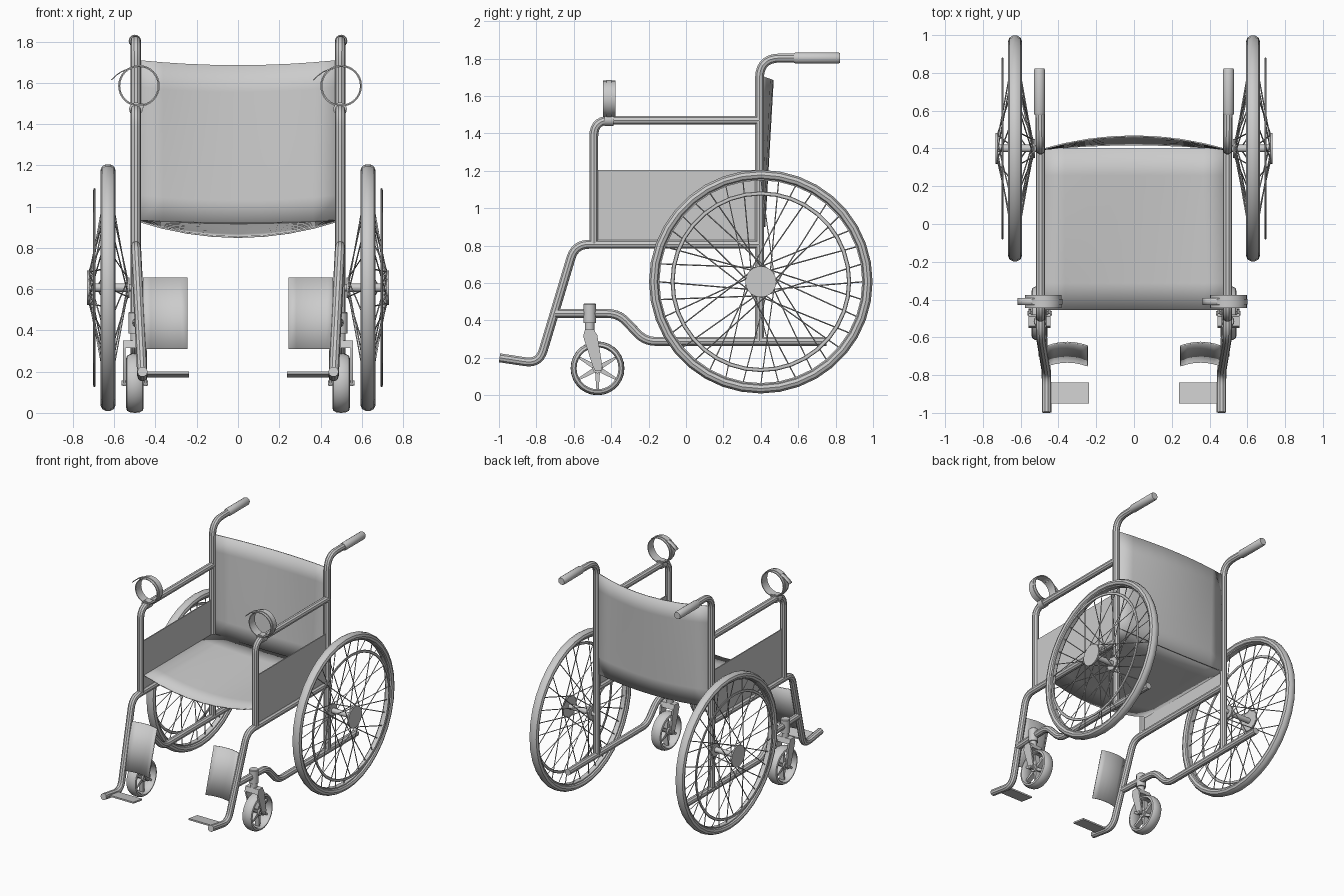
import bpy, math
from mathutils import Vector as V

if "Cube" in bpy.data.objects:
    bpy.data.objects.remove(bpy.data.objects["Cube"])


def finish(name, mesh, mirror=True, angle=35):
    mesh.shade_smooth()
    mesh.set_sharp_from_angle(angle=math.radians(angle))
    ob = bpy.data.objects.new(name, mesh)
    bpy.context.collection.objects.link(ob)
    if mirror:
        ob.modifiers.new("mirror", 'MIRROR')
    return ob


def pydata(name, verts, faces, mirror=True, angle=35):
    me = bpy.data.meshes.new(name)
    me.from_pydata(verts, [], faces)
    me.update()
    return finish(name, me, mirror, angle)


def fillet(pts, d):
    pts = [V(p) for p in pts]
    out = [pts[0]]
    for a, p, b in zip(pts, pts[1:], pts[2:]):
        s, e = p + (a - p).normalized() * d, p + (b - p).normalized() * d
        for i in range(8):
            t = i / 7
            out.append(s * (1 - t) ** 2 + p * 2 * t * (1 - t) + e * t * t)
    return out + [pts[-1]]


def tubes(name, paths, r, res=3, mirror=True):
    cu = bpy.data.curves.new(name, 'CURVE')
    cu.dimensions = '3D'
    cu.fill_mode = 'FULL'
    cu.bevel_depth = r
    cu.bevel_resolution = res
    cu.use_fill_caps = True
    for path in paths:
        sp = cu.splines.new('POLY')
        sp.points.add(len(path) - 1)
        for q, p in zip(sp.points, path):
            q.co = (*p, 1)
    tmp = bpy.data.objects.new(name + "_path", cu)
    bpy.context.collection.objects.link(tmp)
    dg = bpy.context.evaluated_depsgraph_get()
    me = bpy.data.meshes.new_from_object(tmp.evaluated_get(dg))
    bpy.data.objects.remove(tmp)
    return finish(name, me, mirror)


def lathe(name, prof, c, axis='X', seg=32, loop=False, mirror=True):
    """Revolve (axial, radius) points about an axis through c."""
    verts, faces, n = [], [], len(prof)
    for i in range(seg):
        a = 2 * math.pi * i / seg
        for h, r in prof:
            u, w = r * math.cos(a), r * math.sin(a)
            o = {'X': (h, u, w), 'Y': (w, h, u), 'Z': (u, w, h)}[axis]
            verts.append(V(c) + V(o))
    for i in range(seg):
        j = (i + 1) % seg
        for k in range(n if loop else n - 1):
            m = (k + 1) % n
            faces.append((i * n + k, j * n + k, j * n + m, i * n + m)[::-1])
    if not loop:
        faces.append([i * n for i in range(seg)][::-1])
        faces.append([i * n + n - 1 for i in range(seg)])
    return pydata(name, verts, faces, mirror)


def prism(name, yz, x0, x1, mirror=True):
    n = len(yz)
    verts = [(x, y, z) for x in (x0, x1) for y, z in yz]
    faces = [(i, (i + 1) % n, n + (i + 1) % n, n + i) for i in range(n)]
    faces += [list(range(n))[::-1], list(range(n, 2 * n))]
    return pydata(name, verts, faces, mirror)


def sheet(name, f, nu, nv, thick, mirror=False):
    verts = [f(i / nu, j / nv) for j in range(nv + 1) for i in range(nu + 1)]
    w = nu + 1
    faces = [(j * w + i, j * w + i + 1, j * w + w + i + 1, j * w + w + i)
             for j in range(nv) for i in range(nu)]
    ob = pydata(name, verts, faces, mirror, 60)
    m = ob.modifiers.new("thickness", 'SOLIDIFY')
    m.thickness = thick
    m.offset = 0
    if mirror:
        ob.modifiers.move(1, 0)
    return ob


def oval(rc, rx, rr, n):
    return [(rx * math.cos(2 * math.pi * k / n), rc + rr * math.sin(2 * math.pi * k / n)) for k in range(n)]


X, R = 0.495, 0.025

# frame tubes
tubes("back_post", [fillet([(X, .393, .285), (X, .393, 1.803), (.5, .8, 1.803)], .11)], R)
tubes("seat_rail", [fillet([(.463, -.997, .2), (.463, -.785, .168), (X, -.593, .807), (X, .393, .807)], .075)], R)
tubes("armrest", [fillet([(X, -.493, .81), (X, -.493, 1.47), (X, .393, 1.47)], .085)], R)
tubes("lower_rail", [fillet([(.48, -.7, .437), (X, -.36, .437), (X, -.22, .288), (X, .75, .288)], .06)], R)
lathe("push_grip", [(0, .026), (.01, .03), (.235, .03), (.245, .026)], (.5, .578, 1.803), 'Y', 16)
prism("side_panel", [(-.49, .82), (.39, .82), (.39, 1.203), (-.49, 1.203)], .491, .499)


# sling seat and backrest
def seat(u, v):
    x = -.49 + .98 * u
    bow = 1 - (2 * u - 1) ** 2
    return (x, -.455 + .855 * v, .932 - bow * (.08 * (1 - v) + .012 * v))


def back(u, v):
    bow = 1 - (2 * u - 1) ** 2
    return (-.485 + .97 * u, .395 + bow * (.025 + .045 * v),
            .925 + .785 * v - bow * .025)


sheet("seat", seat, 8, 6, .008)
sheet("backrest", back, 8, 6, .008)

# calf pads and footplates
def pad(u, v):
    z = .31 + .345 * v
    return (.245 + .215 * u, -.705 + (z - .435) * .3 + .02 * (1 - (2 * u - 1) ** 2) - .008, z)


sheet("calf_pad", pad, 6, 2, .008, True)
prism("footplate", [(-.95, .188), (-.84, .172), (-.84, .184), (-.95, .2)], .238, .465)

# drive wheels
C = (.63, .4, .607)
lathe("tyre", oval(.571, .036, .028, 10), C, 'X', 36, True)
lathe("wheel_rim", [(-.018, .542), (.018, .542), (.022, .56), (-.022, .56)], C, 'X', 36, True)
lathe("hand_rim", oval(.472, .006, .011, 8), (.696, .4, .607), 'X', 36, True)
lathe("hub", [(-.14, .018), (-.105, .018), (-.105, .05), (-.09, .05), (-.09, .02), (.092, .02),
              (.092, .083), (.102, .083)], C, 'X', 20)
spokes = []
for i in range(36):
    a = 2 * math.pi * i / 36
    outer = i % 2
    b = a + math.radians(80) * (1 if (i // 2) % 2 else -1)
    r, x = (.075, .726) if outer else (.046, .533)
    spokes.append([(x, .4 + r * math.cos(b), .607 + r * math.sin(b)),
                   (.63, .4 + .55 * math.cos(a), .607 + .55 * math.sin(a))])
tubes("wheel_spokes", spokes, .0035, 0)

# casters
K = (.5, -.473, .144)
lathe("caster_tyre", [(-.03, .112), (.03, .112), (.042, .12), (.038, .133), (.022, .142), (0, .144),
                      (-.022, .142), (-.038, .133), (-.042, .12)], K, 'X', 28, True)
lathe("caster_hub", [(-.03, .027), (.03, .027)], K, 'X', 16)
lathe("caster_axle", [(-.065, .012), (.065, .012)], K, 'X', 12)
for i in range(6):
    a = math.radians(60 * i + 30)
    d, n = V((math.cos(a), math.sin(a))), V((-math.sin(a), math.cos(a)))
    c = V(K[1:])
    prism("caster_spoke", [c + d * .02 - n * .013, c + d * .118 - n * .006,
                           c + d * .118 + n * .006, c + d * .02 + n * .013], .482, .518)
fork = [(-.55, .315), (-.5, .16), (-.485, .13), (-.455, .13), (-.447, .155), (-.475, .325), (-.5, .35), (-.54, .35)]
prism("fork_outer_arm", fork[::-1], .546, .558)
prism("fork_inner_arm", fork[::-1], .442, .454)
prism("fork_crown", [(-.55, .315), (-.478, .315), (-.49, .352), (-.54, .352)], .442, .558)
lathe("caster_stem", [(.34, .025), (.385, .025), (.385, .034), (.485, .034), (.49, .03)], (.497, -.515, 0), 'Z', 16)

# strap rings on the armrests (same way round on both sides)
for side, cx in (("left", -.48), ("right", .5)):
    c = V((cx, -.411, 1.585))
    lathe(side + "_strap_ring", [(-.034, .091), (.034, .091), (.034, .097), (-.034, .097)], c, 'Y', 32, True, False)
    lathe(side + "_strap_band", [(-.014, .095), (.014, .095), (.014, .101), (-.014, .101)], c, 'Y', 32, True, False)
    lathe(side + "_strap_clamp", [(-.024, .033), (.024, .033)], (math.copysign(X, cx), -.411, 1.472), 'Y', 16, mirror=False)
    prism(side + "_strap_foot", [(-.437, 1.478), (-.385, 1.478), (-.385, 1.5), (-.437, 1.5)],
          cx - .022, cx + .022, False)

    def tail(u, v, c=c):
        return (c.x - .135 + .095 * u, c.y - .018 + .036 * v, c.z + .028 + .055 * u + .012 * math.sin(math.pi * u))
    sheet(side + "_strap_tail", tail, 4, 1, .005)
